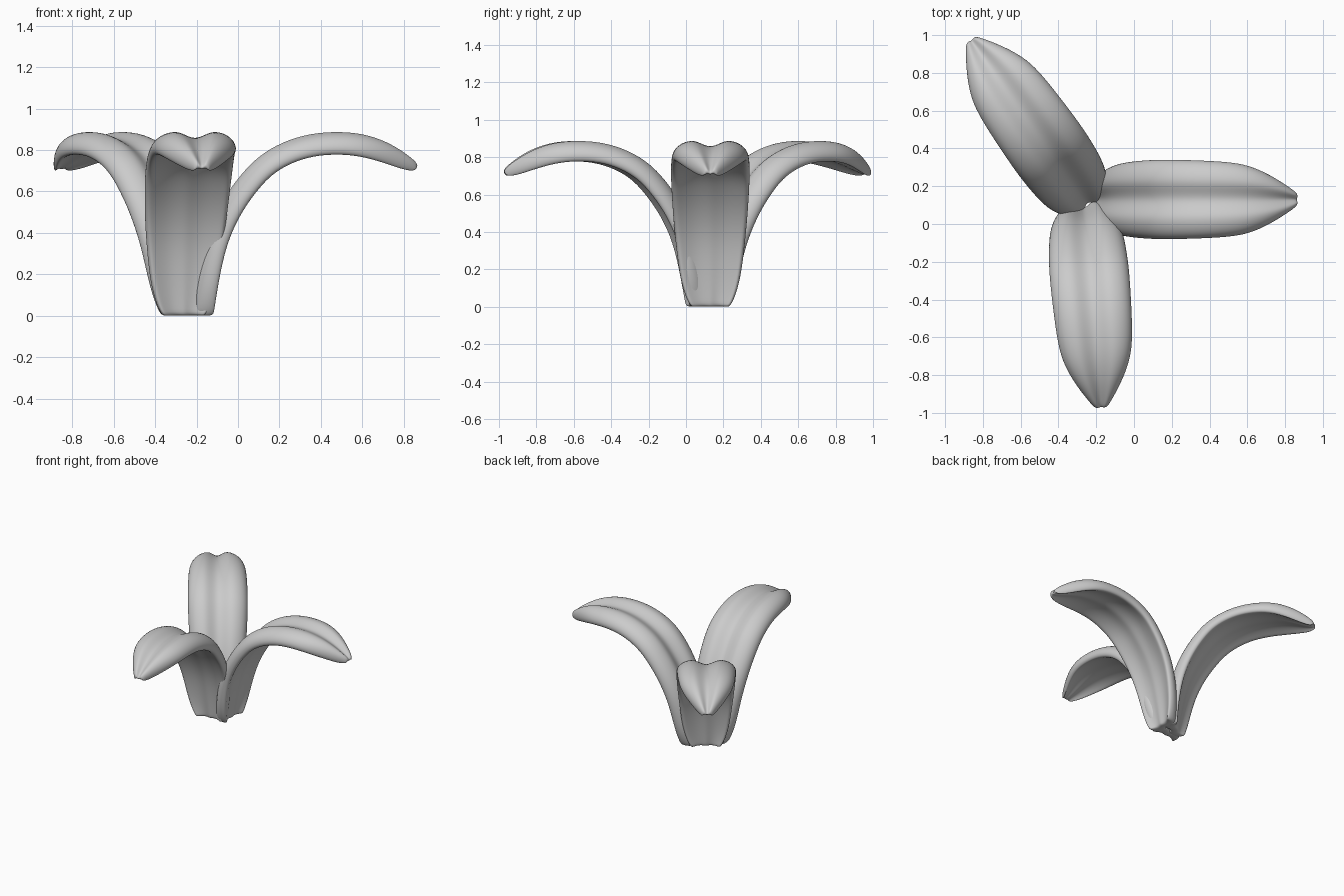
import bpy, bmesh, math
from mathutils import Vector

if "Cube" in bpy.data.objects:
    bpy.data.objects.remove(bpy.data.objects["Cube"])

# Petal stations along its length: (distance from axis, height, half width, thickness factor)
PATH = [(0.00, 0.0, 0.10, 0.95), (0.003, 0.03, 0.122, 1), (0.02, 0.15, 0.165, 1), (0.057, 0.34, 0.188, 1),
        (0.11, 0.48, 0.201, 1), (0.175, 0.595, 0.209, 1), (0.245, 0.688, 0.214, 1), (0.325, 0.773, 0.217, 1),
        (0.44, 0.843, 0.216, 1), (0.58, 0.887, 0.212, 1), (0.73, 0.896, 0.205, 1), (0.86, 0.881, 0.187, 1),
        (0.98, 0.838, 0.137, 0.9), (1.075, 0.784, 0.075, 0.65), (1.122, 0.757, 0.035, 0.35)]
# Half cross-section, top then underside: (fraction of half width, drop below the crest)
TOP = [(0, 0.038), (0.2, 0.024), (0.43, 0.0), (0.7, 0.012), (0.9, 0.04), (1.0, 0.085)]
UNDER = [(0.92, 0.122), (0.75, 0.108), (0.45, 0.09), (0.2, 0.09), (0, 0.097)]
HALF = TOP + UNDER
SECTION = HALF + [(-u, d) for u, d in reversed(HALF[1:-1])]
MID = 0.045  # drop towards which the section flattens at the tip


def petal(name, base, angle):
    bm = bmesh.new()
    rows = []
    for i, (r, z, w, depth) in enumerate(PATH):
        a, b = PATH[max(i - 1, 0)], PATH[min(i + 1, len(PATH) - 1)]
        t = Vector((b[0] - a[0], 0, b[1] - a[1])).normalized()
        n = Vector((-t.z, 0, t.x))
        if i == 0:
            n = Vector((-1, 0, 0))  # flat foot
        rows.append([bm.verts.new(Vector((r, u * w, z)) - n * (MID + (d - MID) * depth))
                     for u, d in SECTION])
    count = len(SECTION)
    for p, q in zip(rows, rows[1:]):
        for k in range(count):
            j = (k + 1) % count
            bm.faces.new((p[k], q[k], q[j], p[j]))
    # Close the foot and the tip with strips between top and underside
    for row in (rows[0], rows[-1]):
        for side in (1, -1):
            for k in range(5):
                ids = dict.fromkeys((k, k + 1, 9 - k, 10 - k))
                bm.faces.new([row[side * s % count] for s in ids])
    bmesh.ops.recalc_face_normals(bm, faces=bm.faces)
    for f in bm.faces:
        f.smooth = True
    me = bpy.data.meshes.new(name)
    bm.to_mesh(me)
    bm.free()
    ob = bpy.data.objects.new(name, me)
    bpy.context.collection.objects.link(ob)
    ob.location = (base[0], base[1], 0)
    ob.rotation_euler.z = math.radians(angle)
    # Rounded fleshy rim
    s = ob.modifiers.new("smooth", 'SUBSURF')
    s.levels = s.render_levels = 2


# Three petals fanned round the flower base
petal("right_petal", (-0.233, 0.13), 0)
petal("front_petal", (-0.27, 0.122), -85)
petal("back_left_petal", (-0.225, 0.08), 125.5)
